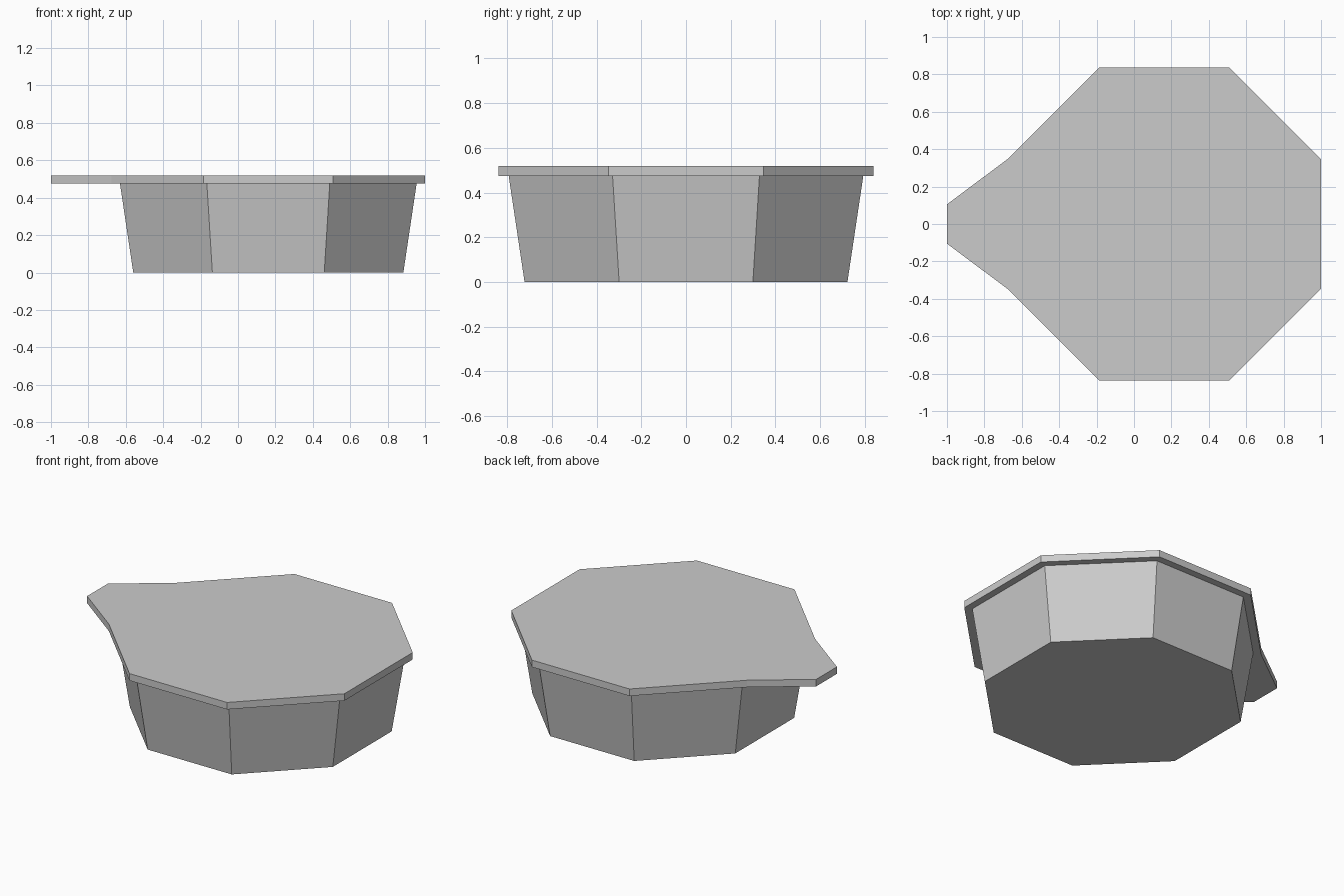
import bpy, bmesh
from math import pi, cos, sin

default = bpy.data.objects.get("Cube")
if default:
    bpy.data.objects.remove(default, do_unlink=True)

CX = 0.162            # centre of the octagonal body
RIM_Z, TOP_Z = 0.475, 0.52

grey = bpy.data.materials.new("light_grey")
grey.use_nodes = True
colour = (0.6, 0.6, 0.6, 1)
grey.diffuse_color = colour
grey.node_tree.nodes["Principled BSDF"].inputs["Base Color"].default_value = colour


def octagon(apothem):
    """Counter-clockwise octagon with flat sides facing the axes."""
    r = apothem / cos(pi / 8)
    return [(CX + r * cos((i + 0.5) * pi / 4), r * sin((i + 0.5) * pi / 4)) for i in range(8)]


def loft(name, lower, upper, z0, z1):
    """Closed solid between two outlines with equal point counts."""
    bm = bmesh.new()
    a = [bm.verts.new((x, y, z0)) for x, y in lower]
    b = [bm.verts.new((x, y, z1)) for x, y in upper]
    n = len(a)
    bm.faces.new(a[::-1])
    bm.faces.new(b)
    for i in range(n):
        j = (i + 1) % n
        bm.faces.new((a[i], a[j], b[j], b[i]))
    mesh = bpy.data.meshes.new(name)
    bm.to_mesh(mesh)
    bm.free()
    mesh.materials.append(grey)
    obj = bpy.data.objects.new(name, mesh)
    bpy.context.collection.objects.link(obj)
    return obj


# Tapered cup
loft("cup_body", octagon(0.722), octagon(0.793), 0, RIM_Z)

# Flat lid with a pull tab inserted in the left-hand side of its outline
outline = octagon(0.838)
outline[4:4] = [(-1, 0.105), (-1, -0.105)]
loft("lid_with_pull_tab", outline, outline, RIM_Z, TOP_Z)
